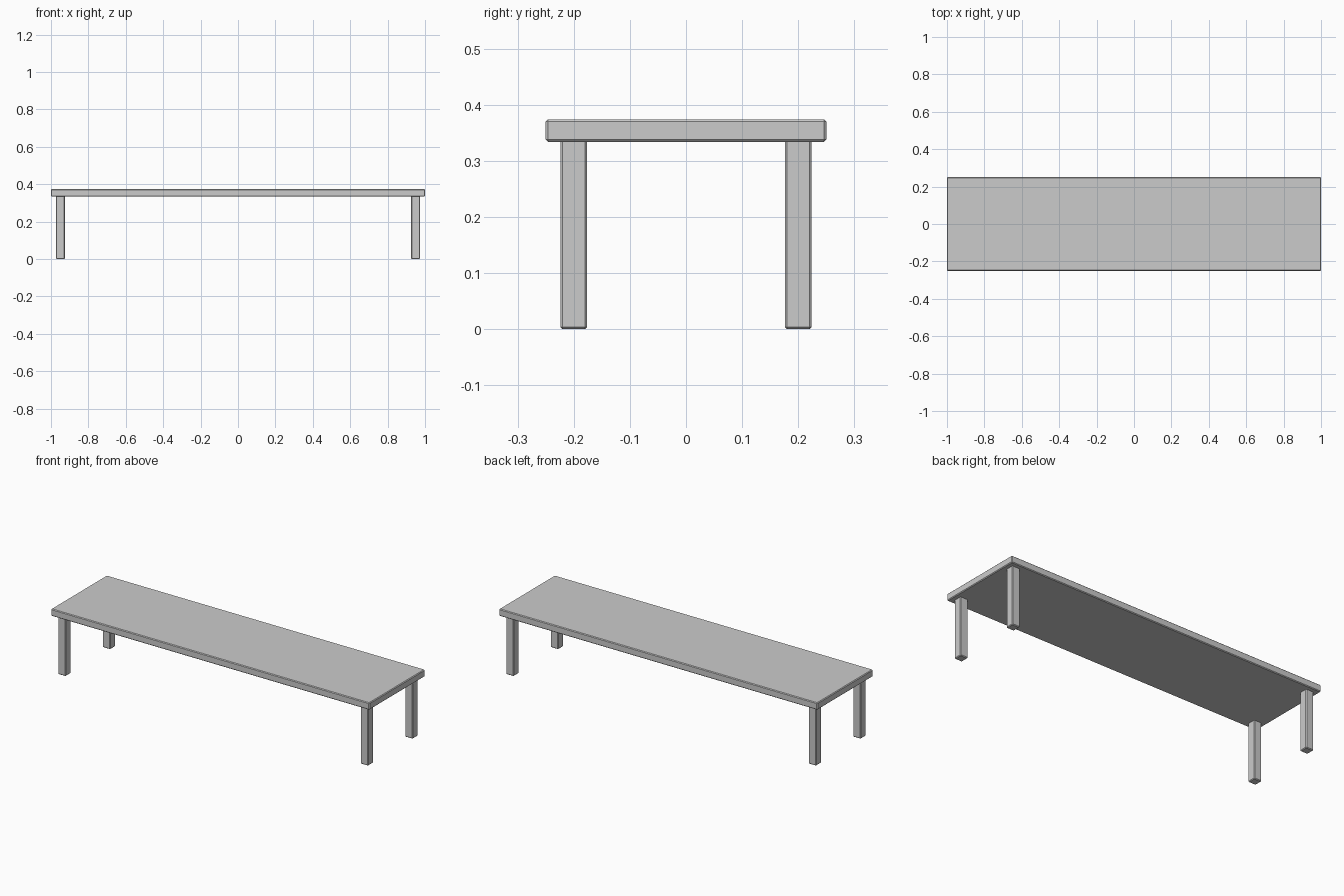
import bpy

if "Cube" in bpy.data.objects:
    bpy.data.objects.remove(bpy.data.objects["Cube"])

BEVEL = 0.004


def box(name, centre, size):
    """Box with a small single-step chamfer on every edge."""
    bpy.ops.mesh.primitive_cube_add(size=1, location=centre)
    obj = bpy.context.object
    obj.name = name
    obj.scale = size
    bpy.ops.object.transform_apply(location=False, rotation=False, scale=True)
    mod = obj.modifiers.new("chamfer", 'BEVEL')
    mod.width = BEVEL
    mod.segments = 1
    return obj


# Long flat top
TOP_Z, THICK = 0.374, 0.04
box("table_top", (0, 0, TOP_Z - THICK / 2), (2.0, 0.5, THICK))

# Four square legs, inset from the corners, ending just inside the top
LEG_W, LEG_H = 0.048, TOP_Z - THICK + BEVEL
for side, sx in (("left", -1), ("right", 1)):
    for end, sy in (("front", -1), ("back", 1)):
        box(f"{end}_{side}_leg", (sx * 0.95, sy * 0.2, LEG_H / 2), (LEG_W, LEG_W, LEG_H))
